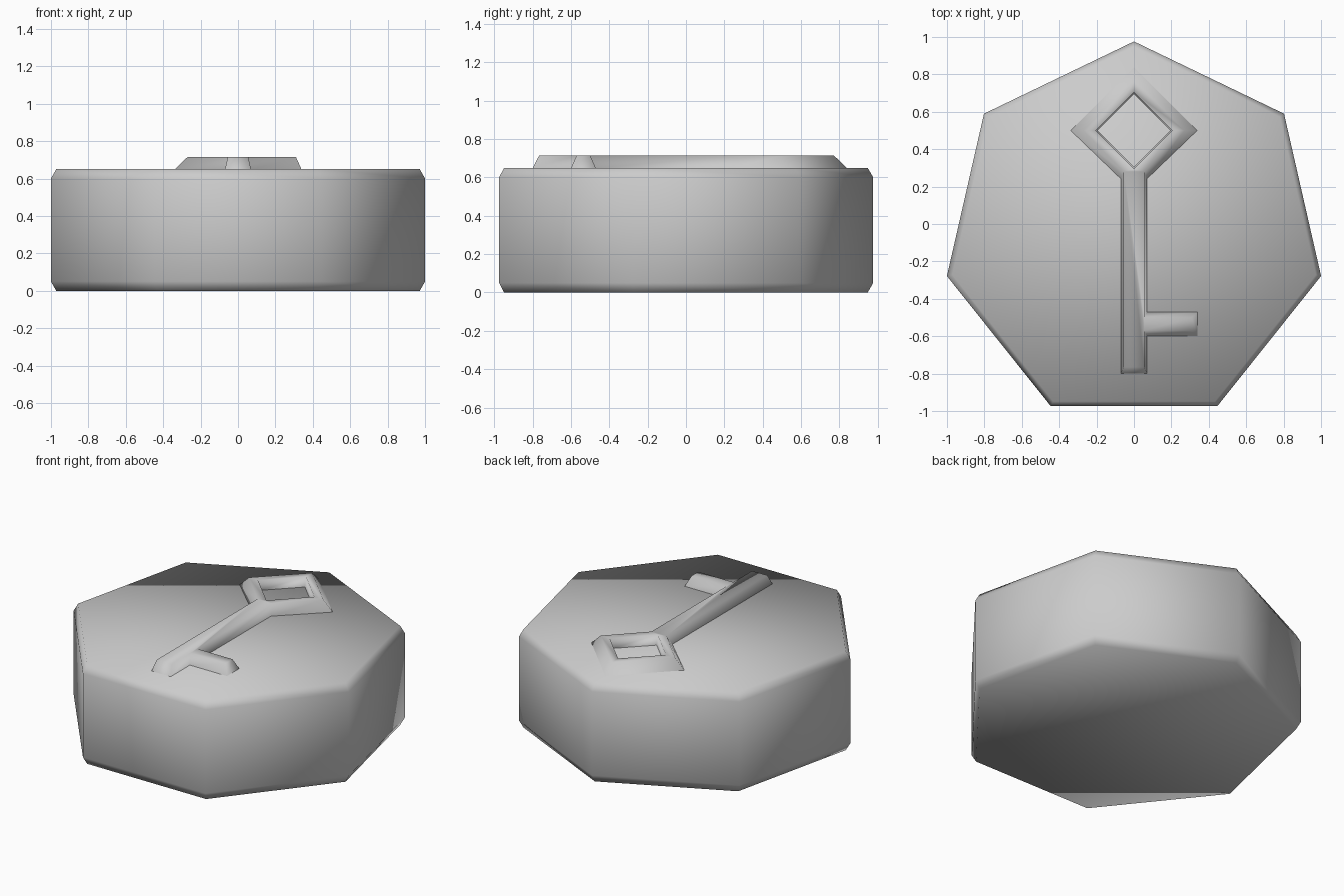
import bpy, bmesh
from math import sin, cos, tau

cube = bpy.data.objects.get("Cube")
if cube:
    bpy.data.objects.remove(cube)

stone = bpy.data.materials.new("stone_grey")
stone.use_nodes = True
GREY = (0.6, 0.6, 0.6, 1)
stone.diffuse_color = GREY
stone.node_tree.nodes["Principled BSDF"].inputs["Base Color"].default_value = GREY


def finish(bm, name):
    bmesh.ops.recalc_face_normals(bm, faces=bm.faces[:])
    mesh = bpy.data.meshes.new(name)
    bm.to_mesh(mesh)
    bm.free()
    mesh.materials.append(stone)
    mesh.shade_smooth()
    obj = bpy.data.objects.new(name, mesh)
    bpy.context.collection.objects.link(obj)
    return obj


def ring(bm, points, z):
    return [bm.verts.new((x, y, z)) for x, y in points]


def bridge(bm, low, high):
    for i in range(len(low)):
        j = (i + 1) % len(low)
        bm.faces.new((low[i], low[j], high[j], high[i]))


# Seven-sided stone with chamfered rims
def heptagon(r):
    return [(r * sin(tau * i / 7), r * cos(tau * i / 7) - 0.05) for i in range(7)]


bm = bmesh.new()
rings = [ring(bm, heptagon(r), z)
         for r, z in ((0.997, 0), (1.026, 0.05), (1.026, 0.6), (0.997, 0.65))]
for low, high in zip(rings, rings[1:]):
    bridge(bm, low, high)
bm.faces.new(rings[0])
bm.faces.new(rings[-1])
finish(bm, "stone_body")


# Raised key: shaft, one tooth and an open diamond bow, with sloping sides
def key_outline(half, end, t_low, t_high, t_tip, neck, bow):
    return [(-half, end), (half, end), (half, t_low), (t_tip, t_low),
            (t_tip, t_high), (half, t_high), (half, neck), (bow, 0.5),
            (0, 0.5 + bow), (-bow, 0.5), (-half, neck)]


def diamond(r):
    return [(0, 0.5 - r), (r, 0.5), (0, 0.5 + r), (-r, 0.5)]


BASE, TOP = 0.648, 0.715
bm = bmesh.new()
outer_low = ring(bm, key_outline(0.07, -0.8, -0.6, -0.47, 0.34, 0.24, 0.34), BASE)
outer = ring(bm, key_outline(0.055, -0.765, -0.57, -0.5, 0.31, 0.28, 0.27), TOP)
inner_low = ring(bm, diamond(0.195), BASE)
inner = ring(bm, diamond(0.205), TOP)
bridge(bm, outer_low, outer)
bridge(bm, inner, inner_low)

# Flat top faces of the key
bm.faces.new([outer[i] for i in (0, 1, 2, 5, 6, 10)])
bm.faces.new(outer[2:6])
bm.faces.new((outer[10], outer[6], inner[0]))
for i in range(4):
    bm.faces.new((outer[6 + i], outer[7 + i], inner[(i + 1) % 4], inner[i]))
finish(bm, "key_relief")
